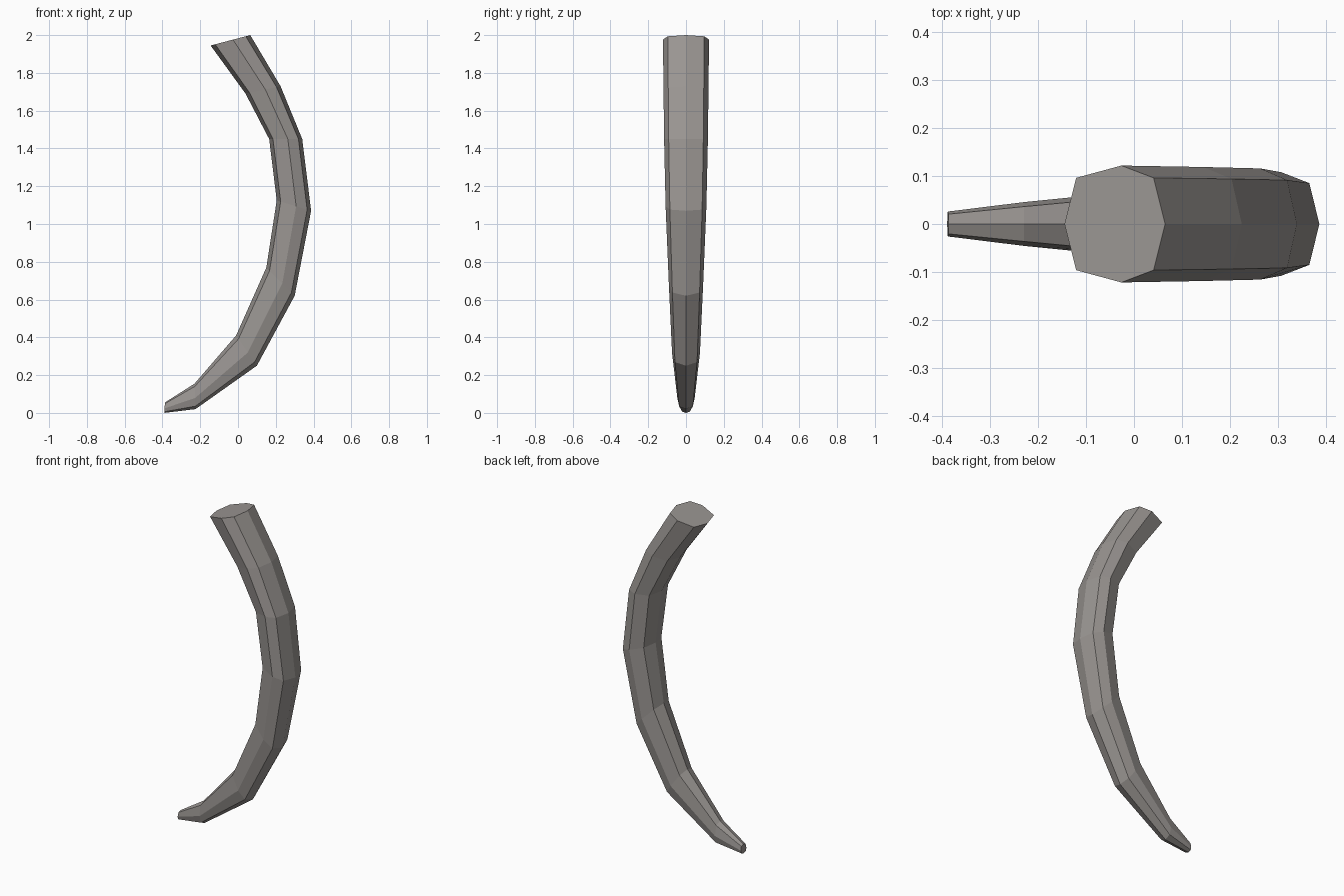
import bpy, bmesh
from mathutils import Vector

if "Cube" in bpy.data.objects:
    bpy.data.objects.remove(bpy.data.objects["Cube"])

# Cross-sections, top to tip: inner (x, z), outer (x, z), half width
STATIONS = [
    ((-0.145, 1.945), (0.065, 2.0), 0.122),
    ((0.04, 1.69), (0.225, 1.73), 0.119),
    ((0.165, 1.45), (0.34, 1.45), 0.116),
    ((0.205, 1.125), (0.387, 1.07), 0.108),
    ((0.15, 0.77), (0.30, 0.62), 0.091),
    ((-0.01, 0.41), (0.10, 0.25), 0.074),
    ((-0.23, 0.155), (-0.225, 0.02), 0.046),
    ((-0.387, 0.055), (-0.39, 0.0), 0.026),
]
# Slightly squared octagon: (along inner-outer axis, across)
OCTAGON = [(1, 0), (0.77, 0.79), (0.13, 1), (-0.77, 0.79),
           (-1, 0), (-0.77, -0.79), (0.13, -1), (0.77, -0.79)]

grey = bpy.data.materials.new("warm grey")
grey.diffuse_color = (0.32, 0.30, 0.285, 1)
grey.use_nodes = True
grey.node_tree.nodes["Principled BSDF"].inputs["Base Color"].default_value = grey.diffuse_color

# Curved tapering horn, capped at both ends
bm = bmesh.new()
rings = []
for inner, outer, half in STATIONS:
    a = Vector((inner[0], 0, inner[1]))
    b = Vector((outer[0], 0, outer[1]))
    mid, axis = (a + b) / 2, (b - a) / 2
    rings.append([bm.verts.new(mid + axis * u + Vector((0, half * v, 0)))
                  for u, v in OCTAGON])
for r, s in zip(rings, rings[1:]):
    for i in range(8):
        j = (i + 1) % 8
        bm.faces.new((r[i], r[j], s[j], s[i]))
bm.faces.new(rings[0])
bm.faces.new(rings[-1])
bmesh.ops.recalc_face_normals(bm, faces=bm.faces)
mesh = bpy.data.meshes.new("curved_horn")
bm.to_mesh(mesh)
bm.free()
mesh.materials.append(grey)
horn = bpy.data.objects.new("curved_horn", mesh)
bpy.context.collection.objects.link(horn)
